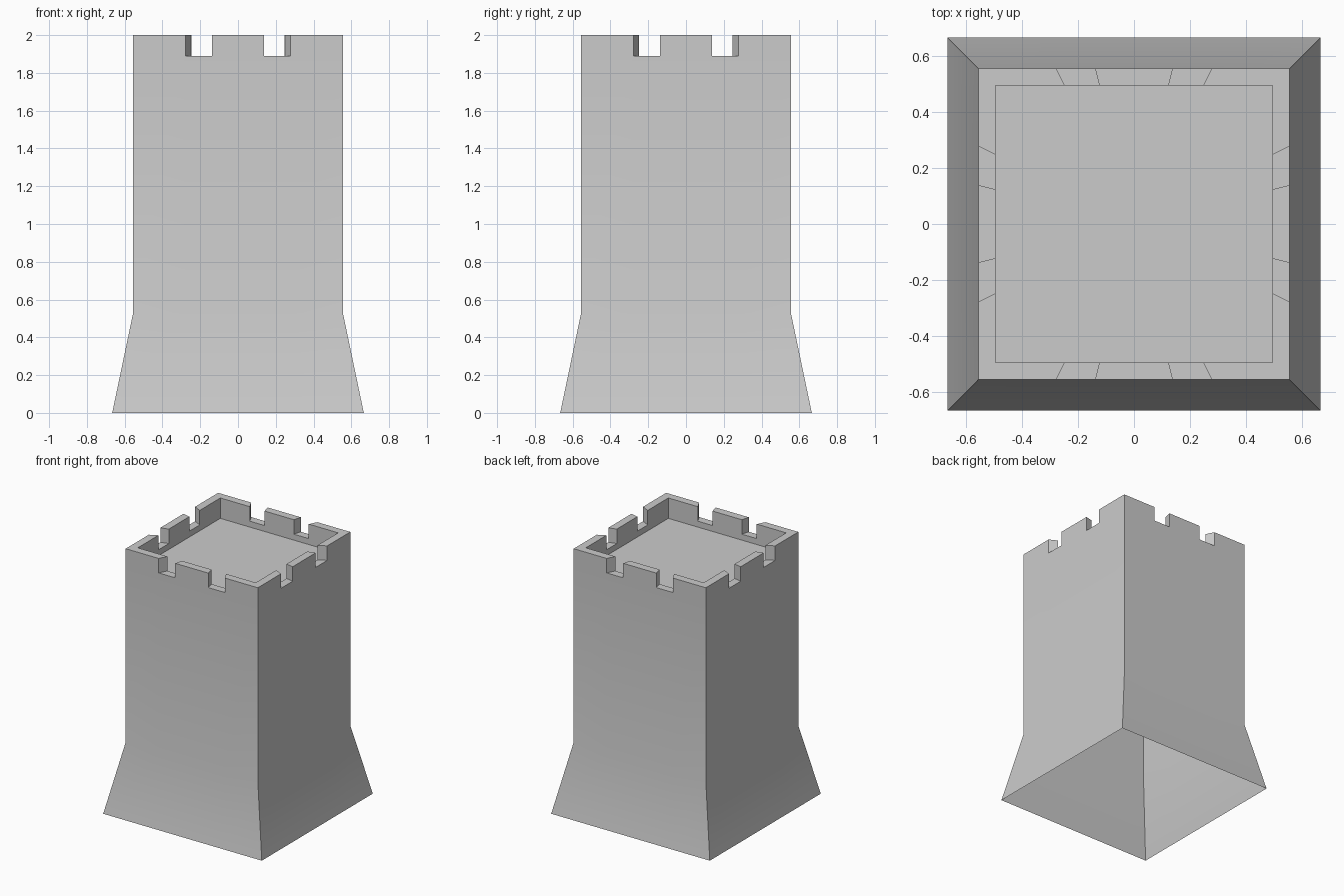
import bpy, bmesh
from math import radians
from mathutils import Matrix, Vector

if "Cube" in bpy.data.objects:
    bpy.data.objects.remove(bpy.data.objects["Cube"])

bm = bmesh.new()
STOPS = [-1, -0.5, -0.25, 0.25, 0.5]   # divisions along one side
GAPS = {1, 3}                          # segments cut out as crenels
N = 4 * len(STOPS)


def ring(half, z):
    """Square ring of vertices, counter-clockwise, starting at the front left."""
    verts = []
    for side in range(4):
        turn = Matrix.Rotation(radians(90 * side), 3, 'Z')
        verts += [bm.verts.new(turn @ Vector((half * t, -half, z))) for t in STOPS]
    return verts


def is_gap(i):
    return i % len(STOPS) in GAPS


def bridge(a, b, keep=lambda i: True):
    for i in range(N):
        if keep(i):
            j = (i + 1) % N
            bm.faces.new((a[i], a[j], b[j], b[i]))


foot, waist = ring(0.666, 0), ring(0.555, 0.53)
out_low, out_top = ring(0.555, 1.89), ring(0.555, 2)
in_top, in_low = ring(0.495, 2), ring(0.495, 1.89)
floor = ring(0.495, 1.845)

# Flared foot and straight walls (open underneath)
bridge(foot, waist)
bridge(waist, out_low)

# Merlons, then the sills of the crenels
for a, b in ((out_low, out_top), (out_top, in_top), (in_top, in_low)):
    bridge(a, b, lambda i: not is_gap(i))
bridge(out_low, in_low, is_gap)

# Splayed crenel cheeks
for i in range(N):
    if is_gap(i) != is_gap(i - 1):
        cheek = [out_low[i], out_top[i], in_top[i], in_low[i]]
        bm.faces.new(cheek[::-1] if is_gap(i) else cheek)

# Inner parapet foot and roof floor
bridge(in_low, floor)
bm.faces.new(floor)

mesh = bpy.data.meshes.new("tower")
bm.to_mesh(mesh)
bm.free()
tower = bpy.data.objects.new("tower", mesh)
bpy.context.collection.objects.link(tower)
bpy.context.view_layer.objects.active = tower
tower.select_set(True)
bpy.ops.object.shade_smooth_by_angle(angle=radians(30))
